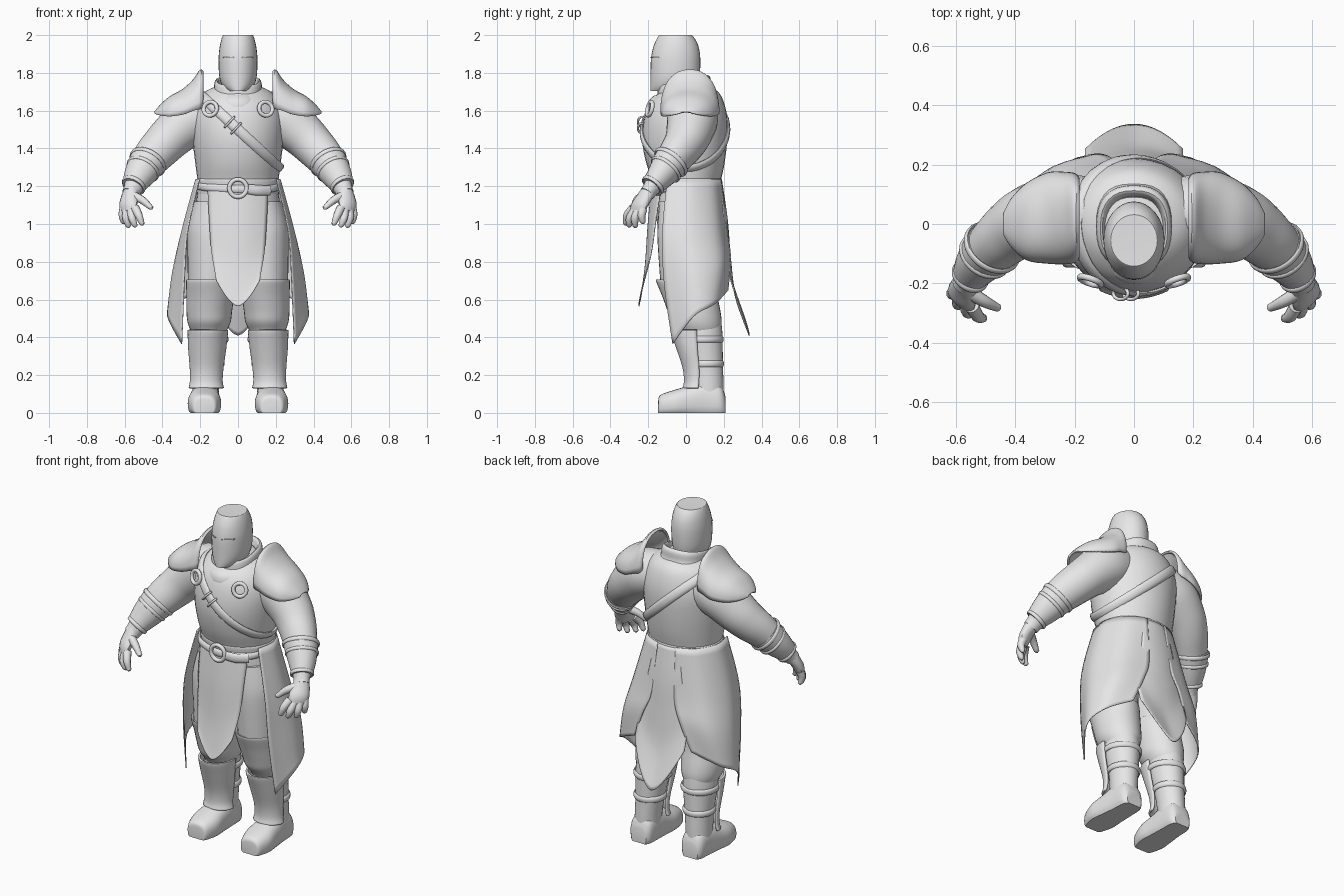
import bpy, bmesh, math
from mathutils import Vector
from mathutils.bvhtree import BVHTree

TAU = math.tau
grey = bpy.data.materials.new("plain_grey")
grey.diffuse_color = (0.8, 0.8, 0.8, 1)


def smooth(rows, n=4):
    """Resample a list of tuples along a smooth curve."""
    p = [rows[0]] + list(rows) + [rows[-1]]
    out = []
    for i in range(len(rows) - 1):
        for k in range(n):
            t = k / n
            out.append(tuple(0.5 * (2 * b + (c - a) * t + (2 * a - 5 * b + 4 * c - d) * t * t
                             + (3 * b - a - 3 * c + d) * t ** 3) for a, b, c, d in zip(*p[i:i + 4])))
    return out + [tuple(rows[-1])]


def power(v, e):
    return math.copysign(abs(v) ** e, v)


def skin(name, rings, closed=True, loop=False, mirror=False, thick=0):
    """Bridge rings of points into a surface."""
    bm = bmesh.new()
    vs = [[bm.verts.new(p) for p in r] for r in rings]
    n = len(vs[0])
    for i in range(len(vs) if loop else len(vs) - 1):
        a, b = vs[i], vs[(i + 1) % len(vs)]
        for j in range(n if closed else n - 1):
            k = (j + 1) % n
            bm.faces.new((a[j], a[k], b[k], b[j]))
    if closed and not loop and not thick:
        bm.faces.new(vs[0])
        bm.faces.new(vs[-1])
    bmesh.ops.recalc_face_normals(bm, faces=bm.faces)
    me = bpy.data.meshes.new(name)
    bm.to_mesh(me)
    bm.free()
    me.materials.append(grey)
    ob = bpy.data.objects.new(name, me)
    bpy.context.collection.objects.link(ob)
    if mirror:
        ob.modifiers.new("mirror", 'MIRROR')
    if thick:
        s = ob.modifiers.new("thickness", 'SOLIDIFY')
        s.thickness, s.offset = thick, 0
    return ob


def level(z, cx, cy, rx, ry, a0=0, a1=TAU, n=32, tilt=0, e=1):
    """Horizontal (super)ellipse, or an arc of one."""
    m = n if a1 - a0 > 6.28 else n - 1
    pts = []
    for j in range(n):
        a = a0 + (a1 - a0) * j / m
        y = cy + ry * power(math.sin(a), e)
        pts.append((cx + rx * power(math.cos(a), e), y, z + tilt * y))
    return pts


def body(name, rows, mirror=False, **kw):
    return skin(name, [level(*r, **kw) for r in smooth(rows)], mirror=mirror)


def tube(name, path, ref, loop=False, mirror=False, n=14):
    """Sweep ellipses along rows of (x, y, z, radius along ref, other radius)."""
    pts, rings = [Vector(p[:3]) for p in path], []
    for i, p in enumerate(path):
        nxt = pts[(i + 1) % len(pts)] if loop else pts[min(i + 1, len(pts) - 1)]
        prv = pts[i - 1] if loop else pts[max(i - 1, 0)]
        t = (nxt - prv).normalized()
        b = (Vector(ref) - t * t.dot(Vector(ref))).normalized()
        c = t.cross(b)
        rings.append([pts[i] + b * p[3] * math.cos(TAU * j / n) + c * p[4] * math.sin(TAU * j / n)
                      for j in range(n)])
    return skin(name, rings, loop=loop, mirror=mirror)


def hoop(name, centre, axis, rx, ry, wide, deep, mirror=False):
    """Elliptical band around an axis."""
    ax = Vector(axis).normalized()
    u = ax.cross(Vector((0, 1, 0)) if abs(ax.y) < 0.9 else Vector((0, 0, 1))).normalized()
    v = ax.cross(u)
    path = []
    for i in range(36):
        a = TAU * i / 36
        path.append((*(Vector(centre) + u * rx * math.cos(a) + v * ry * math.sin(a)), wide, deep))
    return tube(name, path, ax, loop=True, mirror=mirror, n=10)


# Torso, neck, collar and pelvis
torso = body("torso", [(1.16, 0, .005, .208, .170), (1.22, 0, .005, .213, .178), (1.32, 0, -.003, .226, .207),
                       (1.44, 0, -.007, .24, .225), (1.55, 0, -.002, .245, .222), (1.64, 0, .004, .222, .198),
                       (1.70, 0, .015, .175, .155), (1.735, 0, .01, .10, .10)])
body("pelvis", [(.86, 0, 0, .15, .10), (.95, 0, 0, .20, .14), (1.08, 0, 0, .222, .165), (1.18, 0, .005, .212, .172)])
body("waistband", [(1.16, 0, .005, .218, .178), (1.20, 0, .005, .220, .181), (1.232, 0, .005, .221, .185),
                   (1.243, 0, .005, .214, .18)])
body("neck", [(1.6, 0, -.03, .10, .11), (1.68, 0, -.04, .088, .105), (1.8, 0, -.05, .08, .10)])
skin("collar", [level(*r, tilt=.22, e=.8) for r in smooth([(1.66, 0, -.005, .155, .15), (1.70, 0, -.01, .127, .138),
     (1.745, 0, -.01, .120, .134), (1.757, 0, -.015, .110, .124), (1.72, 0, -.02, .10, .115)])], thick=.01)
body("neck_scarf", [(1.625, 0, -.055, .125, .145), (1.65, 0, -.055, .132, .148), (1.68, 0, -.055, .122, .138),
                    (1.70, 0, -.055, .10, .115)], tilt=.12)

# Helmet with a flat crown and eye slits
body("helmet", [(1.705, 0, -.085, .056, .104), (1.73, 0, -.066, .082, .123), (1.78, 0, -.058, .099, .130),
                (1.87, 0, -.055, .103, .131), (1.93, 0, -.053, .098, .122), (1.97, 0, -.053, .090, .107),
                (1.997, 0, -.055, .081, .09), (2.0, 0, -.055, .077, .086)])
skin("eye_slit", [level(z, 0, -.055, .104, .133, a0=-TAU / 4 + .2, a1=-TAU / 4 + .85, n=8) for z in (1.878, 1.883)],
     closed=False, mirror=True, thick=.003)

# Shoulder strap wrapped round the torso
bm = bmesh.new()
bm.from_mesh(torso.data)
tree = BVHTree.FromBMesh(bm)
bm.free()
mid, along = Vector((0, 0, 1.5)), Vector((-.39, 0, .36)).normalized()
across = along.cross(Vector((0, 1, 0)))
path = []
for i in range(56):
    d = along * math.cos(TAU * i / 56) + Vector((0, 1, 0)) * math.sin(TAU * i / 56)
    hit = tree.ray_cast(mid, d)[0] or mid + d * .22
    path.append((*(hit + d * .002), .027, .012))
tube("shoulder_strap", path, across, loop=True, n=10)
for k in (0, 1):
    hoop("strap_buckle", (-.045 + k * .035, -.234, 1.54 - k * .033), (-.39, 0, .36), .036, .02, .006, .006)
hoop("chest_ring", (.147, -.192, 1.61), (.35, -1, .25), .037, .037, .011, .011, mirror=True)

# Belt across the front
tube("belt", smooth([(-.212, -.06, 1.20, .018, .010), (-.15, -.135, 1.192, .02, .012), (0, -.182, 1.185, .022, .012),
                     (.15, -.135, 1.185, .02, .012), (.212, -.06, 1.195, .018, .010)], 6), (0, 0, 1))
hoop("belt_buckle", (0, -.192, 1.19), (0, 1, 0), .046, .046, .012, .012)
tube("belt_tongue", smooth([(.05, -.188, 1.185, .026, .012), (.11, -.172, 1.178, .028, .014),
                            (.17, -.138, 1.178, .026, .012)]), (0, 0, 1))


# Hanging cloth panels
def centre_panel(name, rows, top, hem_edge, hem_tip):
    """Rows of (drop, half width, y, bow); the hem curves to a central tip."""
    rings = []
    for v, hw, y, bow in smooth(rows, 6):
        ring = []
        for j in range(17):
            u = j / 8 - 1
            hem = hem_tip + (hem_edge - hem_tip) * abs(u) ** 1.6
            ring.append((hw * u, y + bow * u * u, top + (hem - top) * v))
        rings.append(ring)
    skin(name, rings, closed=False, thick=.006)


centre_panel("front_panel", [(0, .160, -.182, .05), (.3, .153, -.20, .043), (.65, .142, -.215, .035),
                             (.88, .125, -.235, .03), (1, .115, -.25, .027)], 1.185, .70, .565)
centre_panel("back_panel", [(0, .085, .188, -.018), (.25, .105, .218, -.025), (.5, .135, .235, -.035),
                            (.75, .16, .262, -.05), (1, .165, .335, -.085)], 1.23, .66, .41)
side = [[(.205, -.10, 1.235), (.222, .02, 1.235), (.16, .135, 1.235), (.06, .186, 1.235)],
        [(.268, -.125, .95), (.300, .02, .95), (.23, .165, .95), (.075, .220, .95)],
        [(.285, -.115, .68), (.350, .04, .72), (.285, .18, .77), (.12, .235, .82)],
        [(.298, -.07, .365), (.372, .04, .51), (.335, .15, .575), (.19, .222, .65)]]
columns = list(zip(*[smooth(r, 5) for r in side]))
skin("side_panel", [smooth(list(c), 5) for c in columns], closed=False, mirror=True, thick=.006)

# Legs: trousers, boots, shin guards and feet
body("thigh", [(1.12, .12, 0, .11, .14), (1.0, .135, 0, .128, .15), (.9, .142, 0, .126, .15),
               (.68, .147, .01, .118, .145)], True)
body("knee_cloth", [(.695, .147, 0, .112, .145), (.702, .147, 0, .127, .16), (.62, .147, .02, .126, .147),
                    (.54, .152, .042, .121, .14), (.485, .153, .055, .115, .134), (.445, .155, .068, .10, .118),
                    (.42, .155, .07, .085, .105)], True)
body("boot_shaft", [(.50, .157, .08, .085, .105), (.42, .158, .08, .094, .113), (.36, .16, .09, .089, .104),
                    (.24, .165, .108, .077, .088), (.15, .17, .115, .072, .084), (.08, .172, .12, .07, .08)], True)
skin("shin_guard", [level(*r, a0=math.pi * .98, a1=TAU * 1.01, n=22) for r in smooth(
    [(.44, .16, .05, .102, .128), (.42, .16, .05, .101, .124), (.34, .163, .055, .095, .10),
     (.24, .166, .065, .084, .078), (.17, .168, .065, .081, .07), (.13, .168, .06, .088, .073)])],
     closed=False, mirror=True, thick=.012)
for z, cx, cy, r in ((.39, .158, .088, .103), (.26, .164, .105, .088)):
    hoop("boot_strap", (cx, cy, z), (0, 0, 1), r - .004, r, .018, .009, mirror=True)
foot = []
for y, cx, rx, h in smooth([(-.147, .178, .045, .065), (-.135, .178, .065, .095), (-.06, .178, .088, .122),
                            (.02, .176, .082, .145), (.10, .173, .075, .17), (.18, .172, .07, .15),
                            (.208, .172, .05, .09)]):
    foot.append([(cx + rx * power(math.cos(a), .75), y, max(0, h * (.38 + .62 * power(math.sin(a), .85))))
                 for a in [TAU * j / 28 for j in range(28)]])
skin("foot", foot, mirror=True)

# Arms
tube("arm", smooth([(.13, .03, 1.585, .12, .12), (.24, .035, 1.555, .135, .136), (.34, .015, 1.475, .122, .12),
                    (.40, -.015, 1.415, .108, .111), (.455, -.06, 1.355, .094, .102), (.51, -.115, 1.28, .075, .083),
                    (.555, -.183, 1.19, .045, .05), (.57, -.205, 1.16, .04, .045)]), (0, 1, 0), mirror=True, n=24)
lower = (.055, -.075, -.09)
tube("bracer", smooth([(.475, -.078, 1.332, .092, .100), (.487, -.09, 1.315, .091, .096),
                       (.525, -.135, 1.255, .074, .081), (.556, -.18, 1.20, .056, .06)]), (0, 1, 0), mirror=True, n=24)
for c, r, w in (((.478, -.08, 1.328), .098, .012), ((.503, -.107, 1.29), .088, .010), ((.552, -.175, 1.205), .061, .011)):
    hoop("bracer_band", c, lower, r, r, w, .006, mirror=True)

# Hands
tube("palm", smooth([(.562, -.19, 1.185, .04, .042), (.575, -.22, 1.14, .05, .034), (.58, -.245, 1.10, .056, .032),
                     (.576, -.262, 1.065, .05, .024)]), (.6, .65, .2), mirror=True)
fingers = {"index": ((.545, -.28, 1.085), (.525, -.312, 1.045), (.508, -.318, 1.0)),
           "middle": ((.565, -.27, 1.07), (.56, -.298, 1.03), (.545, -.30, .99)),
           "ring": ((.588, -.252, 1.07), (.592, -.27, 1.03), (.58, -.268, .988)),
           "little": ((.605, -.228, 1.08), (.612, -.235, 1.045), (.606, -.228, 1.008)),
           "thumb": ((.555, -.23, 1.15), (.505, -.26, 1.125), (.46, -.282, 1.085))}
for nm, p in fingers.items():
    path = smooth([(*q, r, r) for q, r in zip(p, (.024, .021, .014))])
    tube(nm + "_finger", path + [(*p[2][:2], p[2][2] - .008, .006, .006)], (0, 1, .1), mirror=True, n=10)


# Shoulder guards
def arch(x, cy, base, h, hw):
    return [(x, cy + hw * power(math.cos(math.pi * j / 24), .9), base + h * math.sin(math.pi * j / 24) ** .8)
            for j in range(25)]


skin("shoulder_guard", [arch(*r) for r in smooth(
    [(.188, .02, 1.63, .175, .13), (.20, .02, 1.61, .20, .145), (.235, .02, 1.60, .16, .15),
     (.29, .02, 1.58, .13, .148), (.36, .008, 1.57, .10, .125), (.41, .004, 1.575, .05, .078),
     (.437, 0, 1.585, .008, .03)])], closed=False, mirror=True, thick=.012)

# Smooth shading with crisp edges
for ob in bpy.context.scene.objects:
    ob.select_set(True)
bpy.context.view_layer.objects.active = torso
bpy.ops.object.shade_smooth_by_angle(angle=math.radians(40))
